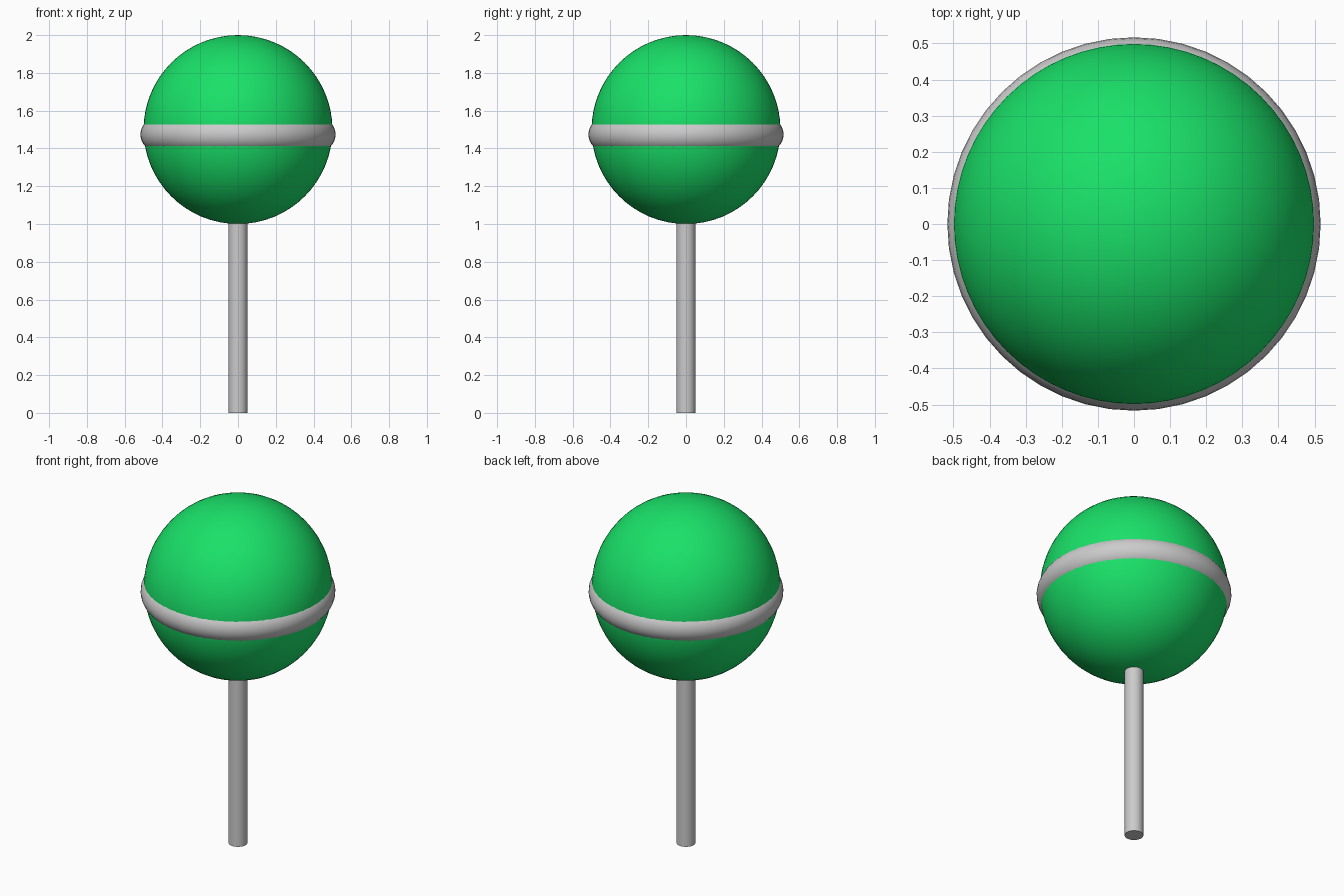
import bpy
import math

if "Cube" in bpy.data.objects:
    bpy.data.objects.remove(bpy.data.objects["Cube"])


def finish(name, smooth_angle=40):
    obj = bpy.context.object
    obj.name = name
    bpy.ops.object.shade_smooth_by_angle(angle=math.radians(smooth_angle))
    return obj


# Stick, its top just seated in the candy
STICK_TOP = 1.02
bpy.ops.mesh.primitive_cylinder_add(vertices=32, radius=0.05, depth=STICK_TOP,
                                    location=(0, 0, STICK_TOP / 2))
finish("stick")

# Candy ball
bpy.ops.mesh.primitive_uv_sphere_add(segments=64, ring_count=32, radius=0.5,
                                     location=(0, 0, 1.5))
candy = finish("candy_ball")
green = bpy.data.materials.new("green_candy")
green.diffuse_color = (0.01, 0.75, 0.14, 1)
green.use_nodes = True
green.node_tree.nodes["Principled BSDF"].inputs["Base Color"].default_value = green.diffuse_color
candy.data.materials.append(green)

# Band bulging slightly out of the ball, just below its middle
bpy.ops.mesh.primitive_torus_add(major_segments=48, minor_segments=24,
                                 major_radius=0.427, minor_radius=0.09,
                                 location=(0, 0, 1.474))
finish("candy_band")
